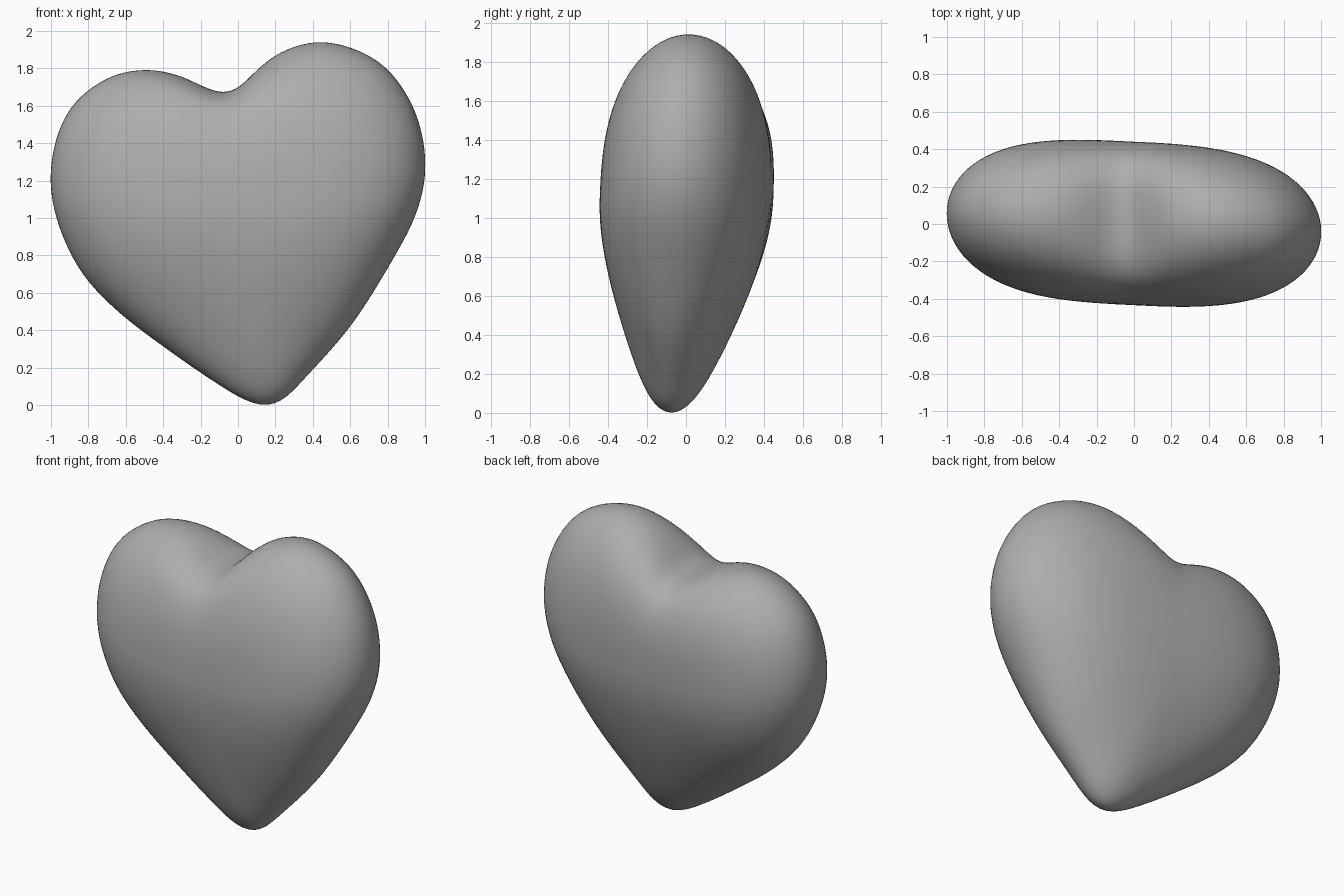
import bpy, bmesh, math
from mathutils import Vector
from mathutils.geometry import interpolate_bezier

if "Cube" in bpy.data.objects:
    bpy.data.objects.remove(bpy.data.objects["Cube"])

# Front outline of the heart (x, z), anticlockwise from the tip
OUTLINE = [(.16, -.006), (.25, .035), (.34, .125), (.60, .42), (.82, .765), (.955, 1.03),
           (1.003, 1.28), (.955, 1.55), (.82, 1.775), (.65, 1.893), (.44, 1.943),
           (.25, 1.897), (.12, 1.81), (.01, 1.70), (-.07, 1.665), (-.17, 1.695),
           (-.31, 1.76), (-.48, 1.793), (-.68, 1.757), (-.87, 1.62), (-.97, 1.43),
           (-1.003, 1.19), (-.955, .95), (-.83, .70), (-.63, .49), (-.36, .285),
           (-.12, .12), (.04, .025)]
CENTRE = Vector((0, 1.1))
N, RINGS, DEPTH = 160, 26, .435


def smooth_loop(points):
    """Closed Catmull-Rom curve, resampled to N even steps."""
    p = [Vector(q) for q in points]
    n, fine = len(p), []
    for i in range(n):
        a, b, c, d = p[i - 1], p[i], p[(i + 1) % n], p[(i + 2) % n]
        seg = interpolate_bezier(b.to_3d(), (b + (c - a) / 6).to_3d(),
                                 (c - (d - b) / 6).to_3d(), c.to_3d(), 31)
        fine += [v.to_2d() for v in seg[:-1]]
    fine.append(fine[0])
    dist = [0]
    for a, b in zip(fine, fine[1:]):
        dist.append(dist[-1] + (b - a).length)
    out, k = [], 0
    for i in range(N):
        s = dist[-1] * i / N
        while dist[k + 1] < s:
            k += 1
        out.append(fine[k].lerp(fine[k + 1], (s - dist[k]) / (dist[k + 1] - dist[k])))
    return out


def relax(loop, times):
    for _ in range(times):
        loop = [(loop[i - 1] + loop[i] * 2 + loop[(i + 1) % N]) / 4 for i in range(N)]
    return loop


# Outer contour keeps the cleft and tip; inner contours fade to a softer shape
outer = relax([p - CENTRE for p in smooth_loop(OUTLINE)], 3)
inner = [p * 1.12 for p in relax(outer, 220)]


def surface_point(i, r, side):
    w = r ** 2.5
    flat = (inner[i].lerp(outer[i], w)) * r
    x, z = flat + CENTRE
    # fullness: plump sides, rounder top, slimmer tip
    d = outer[i].normalized()
    upright = 2.35 + .15 * d.y
    sides = 3.2 if d.x < 0 else 3.0
    power = upright + (sides - upright) * d.x ** 2
    t = min(1, max(0, (CENTRE.y - z) / CENTRE.y))
    taper = 1 - .28 * t * t * (3 - 2 * t)
    h = DEPTH * math.sqrt(max(0, 1 - r ** power)) * taper
    # slightly turned and leaning middle plane
    return (x, -.05 * x + .04 * z - .042 - .025 * t * t + side * h, z)


# Heart body: rings from the front pole, over the rim, to the back pole
bm = bmesh.new()
rings = []
for k in range(1, 2 * RINGS):
    a = math.pi * k / (2 * RINGS)
    side = -1 if k < RINGS else 1
    r = 1.0 if k == RINGS else math.sin(a)
    rings.append([bm.verts.new(surface_point(i, r, side)) for i in range(N)])
poles = [bm.verts.new(surface_point(0, 0, s)) for s in (-1, 1)]
for i in range(N):
    j = (i + 1) % N
    for lo, hi in zip(rings, rings[1:]):
        bm.faces.new((lo[i], lo[j], hi[j], hi[i]))
    bm.faces.new((poles[0], rings[0][j], rings[0][i]))
    bm.faces.new((poles[1], rings[-1][i], rings[-1][j]))
bmesh.ops.recalc_face_normals(bm, faces=bm.faces)
for f in bm.faces:
    f.smooth = True

mesh = bpy.data.meshes.new("heart_body")
bm.to_mesh(mesh)
bm.free()
grey = bpy.data.materials.new("grey")
grey.diffuse_color = (.42, .42, .42, 1)
grey.use_nodes = True
grey.node_tree.nodes["Principled BSDF"].inputs["Base Color"].default_value = grey.diffuse_color
mesh.materials.append(grey)
heart = bpy.data.objects.new("heart_body", mesh)
bpy.context.collection.objects.link(heart)
